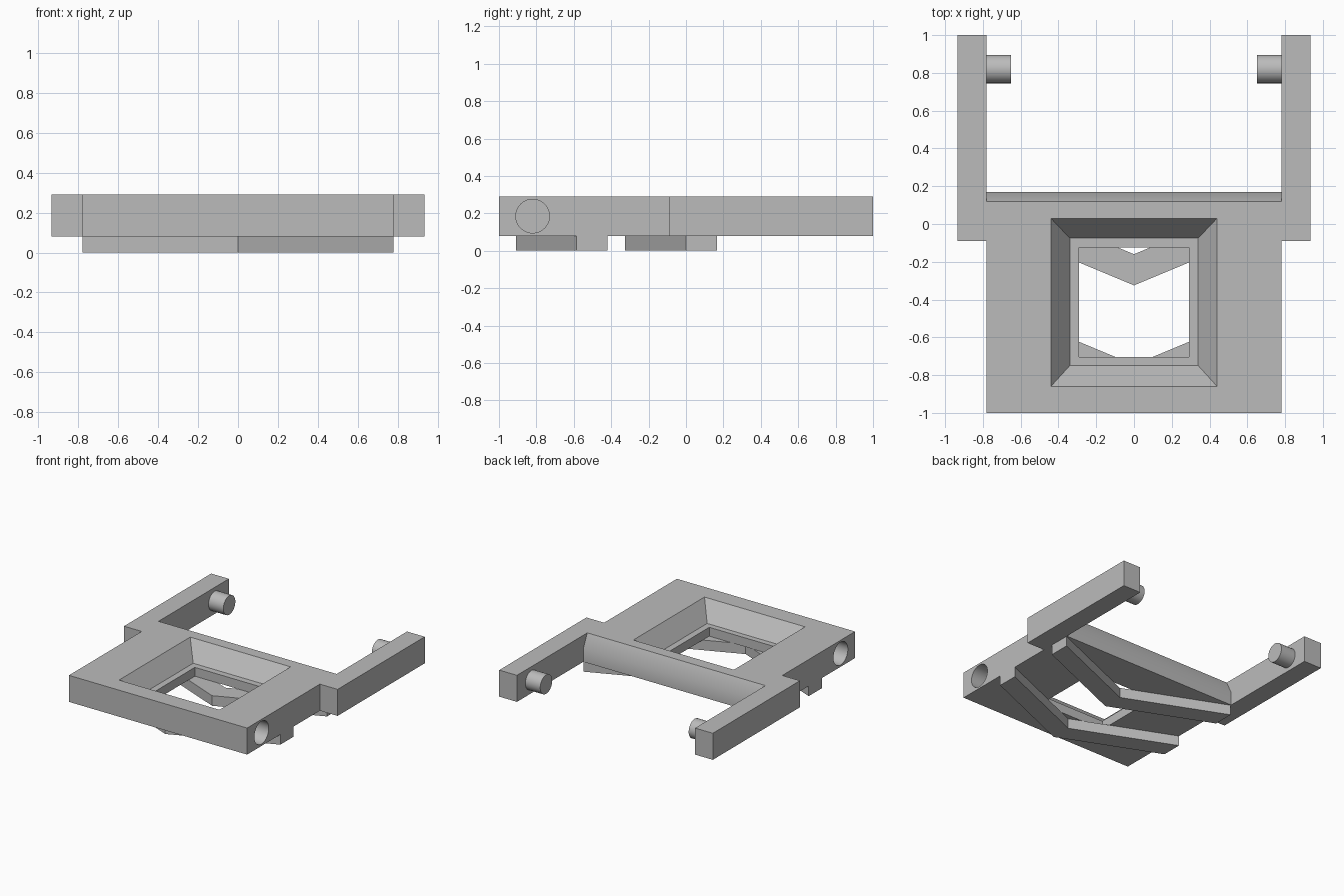
import bpy, bmesh, math
from mathutils import Matrix, Vector

cube = bpy.data.objects.get("Cube")
if cube:
    bpy.data.objects.remove(cube, do_unlink=True)

grey = bpy.data.materials.new("plain_grey")
grey.use_nodes = True
colour = (0.5, 0.5, 0.5, 1)
grey.diffuse_color = colour
grey.node_tree.nodes["Principled BSDF"].inputs["Base Color"].default_value = colour

HALF, LOW, HIGH = 0.78, 0.08, 0.29   # plate half width, underside, top
MID = (LOW + HIGH) / 2


def finish(name, bm):
    bmesh.ops.recalc_face_normals(bm, faces=bm.faces)
    mesh = bpy.data.meshes.new(name)
    bm.to_mesh(mesh)
    bm.free()
    mesh.materials.append(grey)
    obj = bpy.data.objects.new(name, mesh)
    bpy.context.collection.objects.link(obj)
    return obj


def loft(name, rings):
    """Skin a list of matching closed rings and cap both ends."""
    bm = bmesh.new()
    loops = [[bm.verts.new(p) for p in ring] for ring in rings]
    n = len(loops[0])
    for a, b in zip(loops, loops[1:]):
        for i in range(n):
            j = (i + 1) % n
            bm.faces.new((a[i], a[j], b[j], b[i]))
    bm.faces.new(loops[0])
    bm.faces.new(loops[-1])
    return finish(name, bm)


def rect(hx, y0, y1, z):
    return [(-hx, y0, z), (hx, y0, z), (hx, y1, z), (-hx, y1, z)]


def block(name, x0, x1, y0, y1, z0, z1):
    ring = [(x0, y0), (x1, y0), (x1, y1), (x0, y1)]
    return loft(name, [[(x, y, z) for x, y in ring] for z in (z0, z1)])


def rod(name, radius, x0, x1, y, z):
    bm = bmesh.new()
    place = Matrix.Translation(Vector(((x0 + x1) / 2, y, z))) @ Matrix.Rotation(math.pi / 2, 4, "Y")
    bmesh.ops.create_cone(bm, cap_ends=True, segments=48, radius1=radius,
                          radius2=radius, depth=abs(x1 - x0), matrix=place)
    return finish(name, bm)


def smooth(obj):
    bpy.ops.object.select_all(action="DESELECT")
    obj.select_set(True)
    bpy.context.view_layer.objects.active = obj
    bpy.ops.object.shade_smooth_by_angle(angle=math.radians(30))


def cut(obj, cutter):
    mod = obj.modifiers.new("cut", "BOOLEAN")
    mod.operation, mod.solver, mod.object = "DIFFERENCE", "EXACT", cutter
    deps = bpy.context.evaluated_depsgraph_get()
    mesh = bpy.data.meshes.new_from_object(obj.evaluated_get(deps))
    obj.modifiers.clear()
    obj.data = mesh
    bpy.data.objects.remove(cutter, do_unlink=True)


# Main plate with a bevelled back edge
profile = [(-1, LOW), (0.17, LOW), (0.17, MID), (0.12, HIGH), (-1, HIGH)]
plate = loft("plate", [[(x, y, z) for y, z in profile] for x in (-HALF, HALF)])

# Sloped pocket with a ledge and an open window
cut(plate, loft("pocket_cutter", [
    rect(0.47, -0.893, 0.062, 0.332), rect(0.34, -0.75, -0.075, 0.15),
    rect(0.29, -0.705, -0.125, 0.15), rect(0.29, -0.705, -0.125, 0.0)]))

# Round sockets in the plate sides
for s in (-1, 1):
    cut(plate, rod("socket_cutter", 0.09, s * (HALF - 0.15), s * (HALF + 0.1), -0.82, MID))
smooth(plate)

# Arms and inward pins on both sides
for side, s in (("left", 1), ("right", -1)):
    block(side + "_arm", s * HALF, s * 0.935, -0.09, 1, LOW, HIGH)
    smooth(rod(side + "_pin", 0.075, s * 0.65, s * HALF, 0.82, MID))

# Chevron treads under the plate
for name, y in (("front_tread", -0.91), ("back_tread", -0.325)):
    outline = [(0, y), (HALF, y + 0.325), (HALF, y + 0.49),
               (0, y + 0.165), (-HALF, y + 0.49), (-HALF, y + 0.325)]
    loft(name, [[(px, py, z) for px, py in outline] for z in (0, LOW)])
